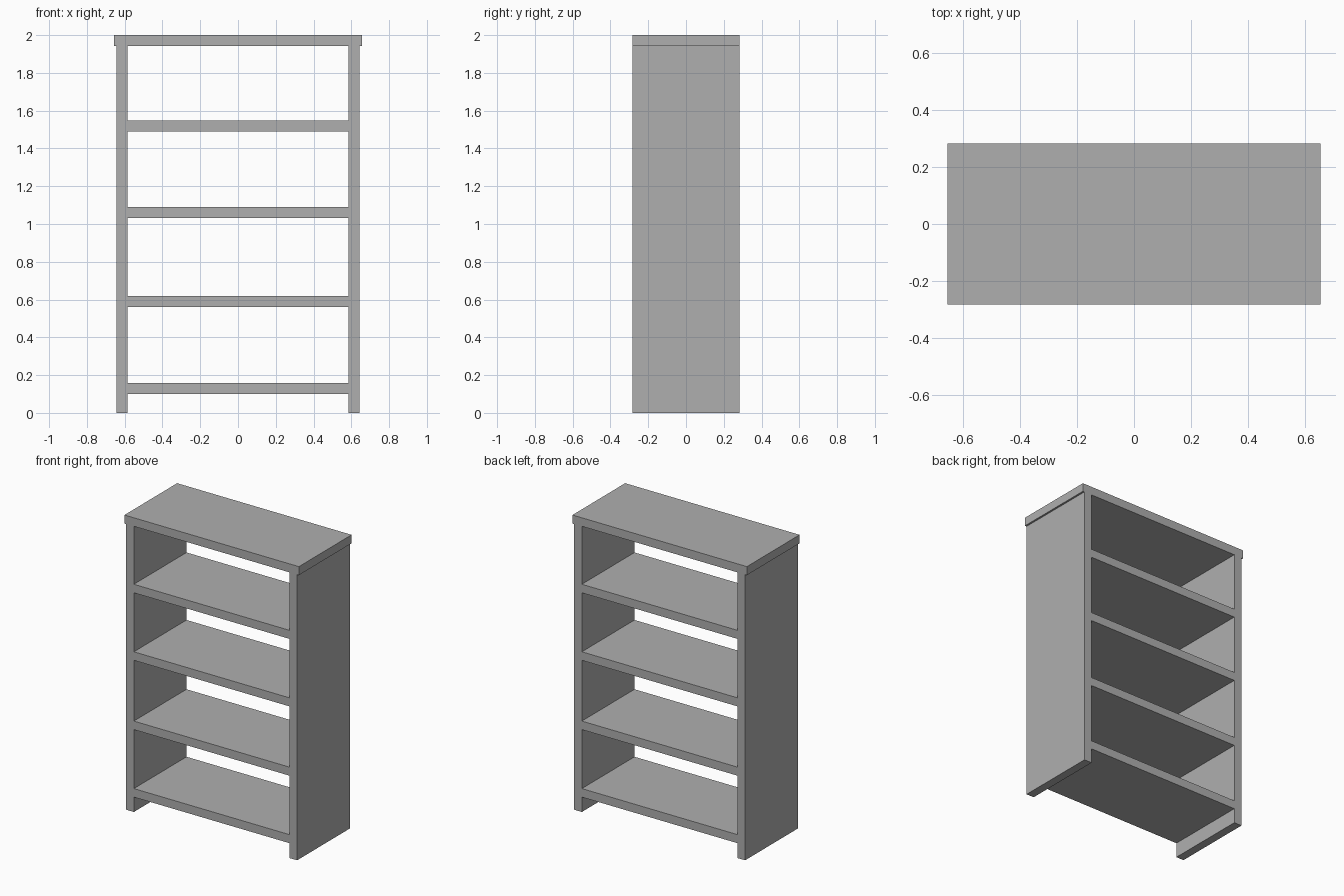
import bpy

if "Cube" in bpy.data.objects:
    bpy.data.objects.remove(bpy.data.objects["Cube"])

DEPTH = 0.566   # shared by every board
THICK = 0.058   # board thickness
INNER = 0.585   # half the clear width between the sides
OUTER = INNER + THICK

# Dark grey finish
grey = bpy.data.materials.new("dark_grey")
grey.diffuse_color = (0.43, 0.43, 0.43, 1)
grey.use_nodes = True
grey.node_tree.nodes["Principled BSDF"].inputs["Base Color"].default_value = grey.diffuse_color


def board(name, x0, x1, z0, z1):
    bpy.ops.mesh.primitive_cube_add(size=1, location=((x0 + x1) / 2, 0, (z0 + z1) / 2))
    ob = bpy.context.object
    ob.name = name
    ob.scale = (x1 - x0, DEPTH, z1 - z0)
    bpy.ops.object.transform_apply(location=False, rotation=False, scale=True)
    ob.data.materials.append(grey)
    return ob


# Overhanging top board
board("top_board", -0.656, 0.656, 2 - THICK, 2)

# Side panels standing on the floor
board("left_side", -OUTER, -INNER, 0, 2 - THICK)
board("right_side", INNER, OUTER, 0, 2 - THICK)

# Shelves between the sides
for i, z in enumerate((0.13, 0.589, 1.06, 1.519), 1):
    board(f"shelf_{i}", -INNER, INNER, z - THICK / 2, z + THICK / 2)
